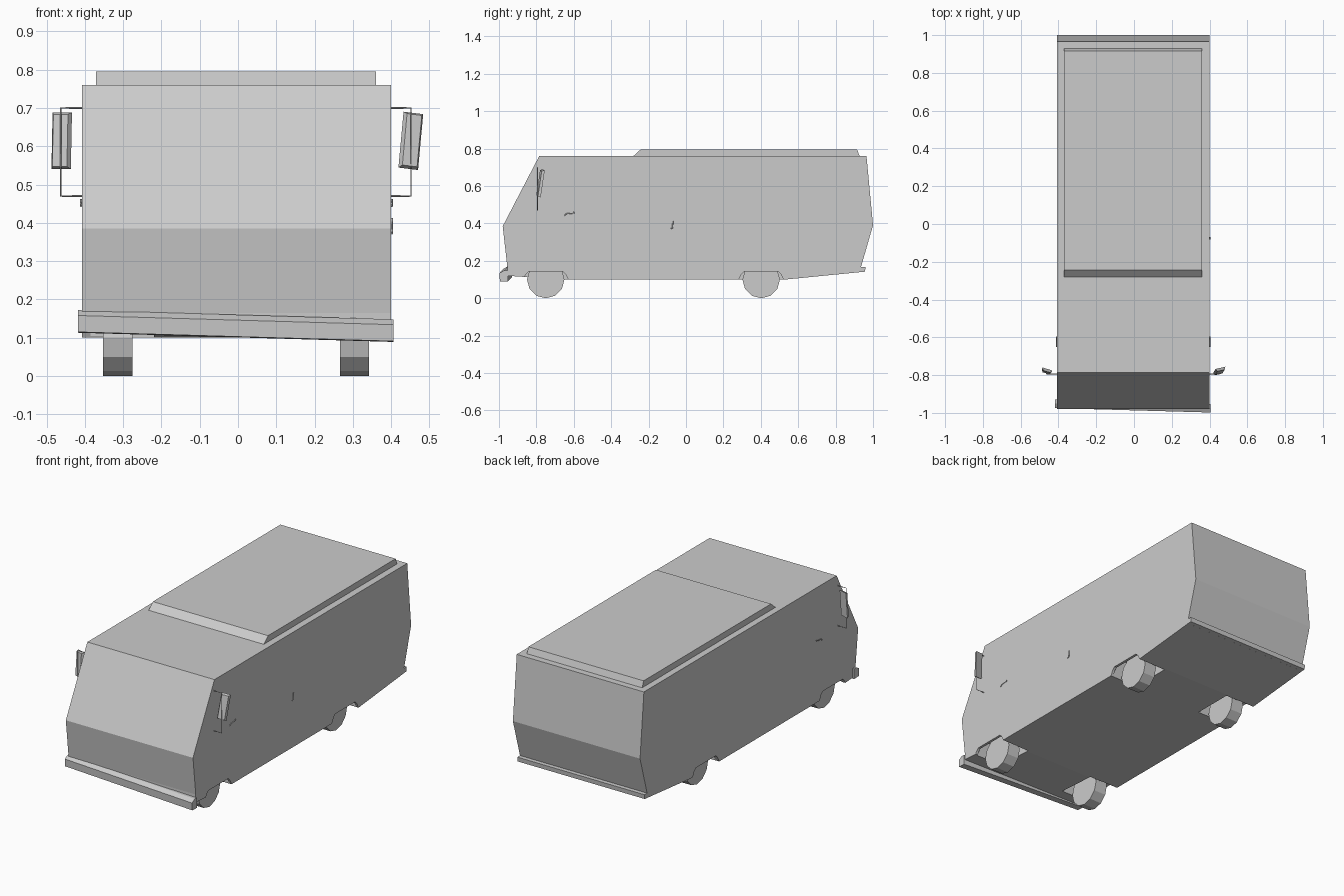
import bpy, bmesh
from math import radians
from mathutils import Matrix, Vector, Euler

if "Cube" in bpy.data.objects:
    bpy.data.objects.remove(bpy.data.objects["Cube"])


def finish(bm, name):
    bmesh.ops.recalc_face_normals(bm, faces=bm.faces[:])
    me = bpy.data.meshes.new(name)
    bm.to_mesh(me)
    bm.free()
    ob = bpy.data.objects.new(name, me)
    bpy.context.collection.objects.link(ob)
    return ob


def extrude_x(name, profile, x0, x1, shift=(0, 0)):
    """Extrude a (y, z) profile from x0 to x1, shifting the far end in y, z."""
    bm = bmesh.new()
    a = [bm.verts.new((x0, y, z)) for y, z in profile]
    b = [bm.verts.new((x1, y + shift[0], z + shift[1])) for y, z in profile]
    bm.faces.new(a)
    bm.faces.new(b[::-1])
    n = len(profile)
    for i in range(n):
        j = (i + 1) % n
        bm.faces.new((a[j], a[i], b[i], b[j]))
    return finish(bm, name)


def rod(name, points, radius):
    cu = bpy.data.curves.new(name, 'CURVE')
    cu.dimensions = '3D'
    cu.bevel_depth = radius
    cu.bevel_resolution = 0
    cu.use_fill_caps = True
    sp = cu.splines.new('POLY')
    sp.points.add(len(points) - 1)
    for p, co in zip(sp.points, points):
        p.co = (*co, 1)
    ob = bpy.data.objects.new(name, cu)
    bpy.context.collection.objects.link(ob)
    return ob


X0, X1 = -0.408, 0.40
AXLES = (-0.75, 0.402)

# Body shell from its side profile
body = extrude_x("body", [
    (-0.955, 0.12), (-0.64, 0.10), (0.53, 0.10), (0.935, 0.14), (0.935, 0.165),
    (1.0, 0.39), (0.965, 0.76), (-0.785, 0.76), (-0.98, 0.385), (-0.955, 0.165)], X0, X1)

# Wheel wells: low arch through the side panel, taller hollow behind it
for yc in AXLES:
    arch = [(yc - .12, .05), (yc - .12, .10), (yc - .105, .13), (yc - .09, .144),
            (yc + .09, .144), (yc + .105, .13), (yc + .12, .10), (yc + .12, .05)]
    well = [(yc - .118, .04), (yc - .118, .22), (yc + .118, .22), (yc + .118, .04)]
    for s in (-1, 1):
        for prof, xa, xb in ((arch, .30, .45), (well, .22, .385)):
            cut = extrude_x("well_cutter", prof, s * xa, s * xb)
            cut.hide_render = True
            m = body.modifiers.new("well", 'BOOLEAN')
            m.operation = 'DIFFERENCE'
            m.solver = 'EXACT'
            m.object = cut
            bpy.context.view_layer.objects.active = body
            bpy.ops.object.modifier_apply(modifier=m.name)
            bpy.data.objects.remove(cut)

# Wheels
for yn, yc in zip(("front", "rear"), AXLES):
    for xn, xc in (("left", -0.314), ("right", 0.304)):
        bm = bmesh.new()
        bmesh.ops.create_cone(bm, cap_ends=True, segments=12, radius1=0.1, radius2=0.1, depth=0.076,
                              matrix=Matrix.Translation((xc, yc, 0.1)) @ Matrix.Rotation(radians(90), 4, 'Y'))
        finish(bm, f"{yn}_{xn}_wheel")

# Raised roof panel
extrude_x("roof_panel", [(-0.287, 0.755), (0.93, 0.755), (0.915, 0.795), (-0.243, 0.795)], -0.371, 0.361)

# Bumpers: the front one hangs lower on the right
extrude_x("front_bumper", [(-0.93, 0.172), (-0.95, 0.172), (-0.975, 0.158), (-0.972, 0.115), (-0.93, 0.113)],
          -0.418, 0.406, (-0.023, -0.024))
extrude_x("rear_bumper", [(0.92, 0.139), (0.957, 0.142), (0.96, 0.168), (0.92, 0.168)], X0, X1)

# Mirrors and their brackets
for name, s, side, xr, xc, rot in (
        ("left", -1, X0, -0.463, -0.4625, (-4, 0, -17)),
        ("right", 1, X1, 0.452, 0.453, (-7, 7, 13))):
    rod(f"{name}_mirror_bracket", [(side - s * .01, -0.793, 0.70), (xr, -0.793, 0.70),
                                   (xr, -0.793, 0.47), (side - s * .01, -0.793, 0.47)], 0.0025)
    bm = bmesh.new()
    bmesh.ops.create_cube(bm, size=1, matrix=Matrix.Diagonal((0.053, 0.014, 0.148, 1)))
    for v in bm.verts:
        if v.co.y < 0:
            v.co.x *= 0.75
            v.co.z *= 0.92
    mirror = finish(bm, f"{name}_mirror")
    mirror.location = (xc, -0.779, 0.615)
    mirror.rotation_euler = Euler([radians(a) for a in rot])

# Door handles: one on each front door, one upright on the right sliding door
for name, x in (("left", X0), ("right", X1)):
    o = 0.002 if x > 0 else -0.002
    rod(f"{name}_door_handle", [(x + o, -0.65, 0.443), (x + o, -0.638, 0.452),
                                (x + o, -0.60, 0.455), (x + o, -0.598, 0.462)], 0.003)
rod("sliding_door_handle", [(X1 + .002, -0.082, 0.372), (X1 + .002, -0.072, 0.376),
                            (X1 + .002, -0.07, 0.412)], 0.003)
